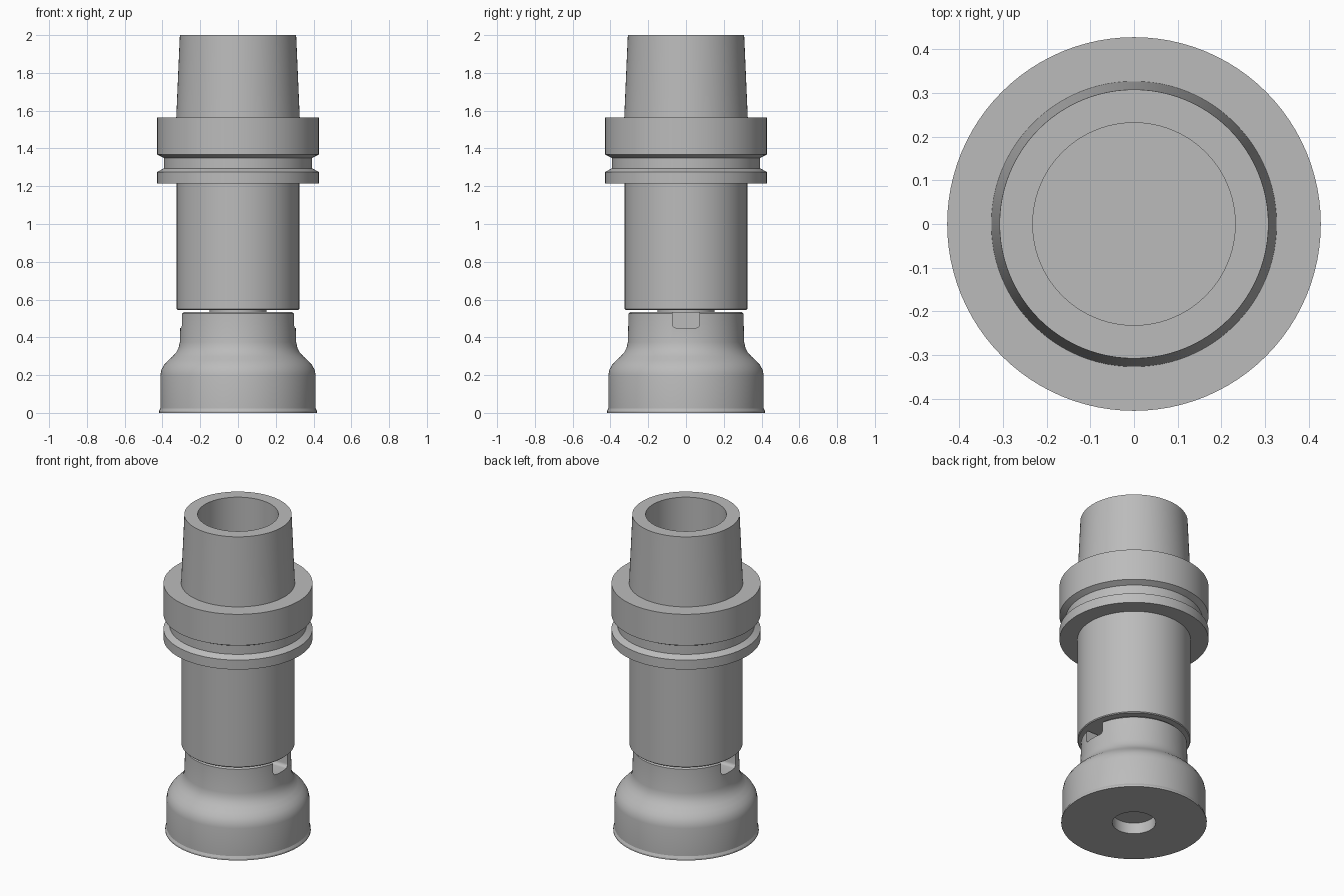
import bpy, bmesh, math
from mathutils import Vector, Matrix

if "Cube" in bpy.data.objects:
    bpy.data.objects.remove(bpy.data.objects["Cube"])

steel = bpy.data.materials.new("grey steel")
steel.use_nodes = True
GREY = (0.5, 0.5, 0.5, 1)
steel.diffuse_color = GREY
steel.node_tree.nodes["Principled BSDF"].inputs["Base Color"].default_value = GREY


def add_object(name, bm):
    mesh = bpy.data.meshes.new(name)
    bmesh.ops.recalc_face_normals(bm, faces=bm.faces)
    bm.to_mesh(mesh)
    bm.free()
    mesh.materials.append(steel)
    obj = bpy.data.objects.new(name, mesh)
    bpy.context.collection.objects.link(obj)
    return obj


def select_only(obj):
    bpy.ops.object.select_all(action='DESELECT')
    obj.select_set(True)
    bpy.context.view_layer.objects.active = obj


def smooth(obj):
    select_only(obj)
    bpy.ops.object.shade_smooth_by_angle(angle=math.radians(25))


def lathe(name, profile, steps=96):
    """Spin a closed (radius, height) profile around the z axis."""
    bm = bmesh.new()
    verts = [bm.verts.new((r, 0, z)) for r, z in profile]
    edges = [bm.edges.new(pair) for pair in zip(verts, verts[1:])]
    bmesh.ops.spin(bm, geom=verts + edges, cent=(0, 0, 0), axis=(0, 0, 1),
                   angle=math.tau, steps=steps, use_duplicate=False)
    bmesh.ops.remove_doubles(bm, verts=bm.verts, dist=1e-5)
    return add_object(name, bm)


# Hollow taper shank, grooved flange and cylindrical body
holder = lathe("holder_body", [
    (0, 0.545), (0.32, 0.545), (0.325, 0.55), (0.325, 1.215),
    (0.428, 1.215), (0.428, 1.275), (0.393, 1.295), (0.393, 1.35),
    (0.428, 1.368), (0.428, 1.565), (0.327, 1.565), (0.308, 2.0),
    (0.232, 2.0), (0.232, 1.5), (0, 1.5)])
smooth(holder)

# Short neck joining the body and the head
neck = lathe("neck", [(0, 0.5), (0.15, 0.5), (0.15, 0.56), (0, 0.56)])
smooth(neck)

# Flared head with a shallow hole underneath
head = lathe("flared_head", [
    (0, 0.07), (0.125, 0.07), (0.125, 0), (0.418, 0), (0.418, 0.01),
    (0.411, 0.024), (0.411, 0.2), (0.405, 0.23), (0.39, 0.256),
    (0.37, 0.278), (0.345, 0.3), (0.326, 0.322), (0.314, 0.347),
    (0.308, 0.375), (0.304, 0.525), (0.294, 0.535), (0, 0.535)])

# Drive slots cut into both sides of the head, with rounded lower corners
for side in (-1, 1):
    bm = bmesh.new()
    bmesh.ops.create_cube(bm, size=1, matrix=Matrix.LocRotScale(
        Vector((side * 0.28, 0, 0.5)), None, Vector((0.24, 0.144, 0.1))))
    low = [e for e in bm.edges if all(v.co.z < 0.46 for v in e.verts)
           and abs(e.verts[0].co.y - e.verts[1].co.y) < 0.01]
    bmesh.ops.bevel(bm, geom=low, offset=0.02, segments=4, affect='EDGES', profile=0.5)
    cutter = add_object("slot_cutter", bm)
    cutter.hide_render = True
    cut = head.modifiers.new("drive slot", 'BOOLEAN')
    cut.operation = 'DIFFERENCE'
    cut.solver = 'EXACT'
    cut.object = cutter
    select_only(head)
    bpy.ops.object.modifier_apply(modifier=cut.name)
    bpy.data.objects.remove(cutter)
smooth(head)
